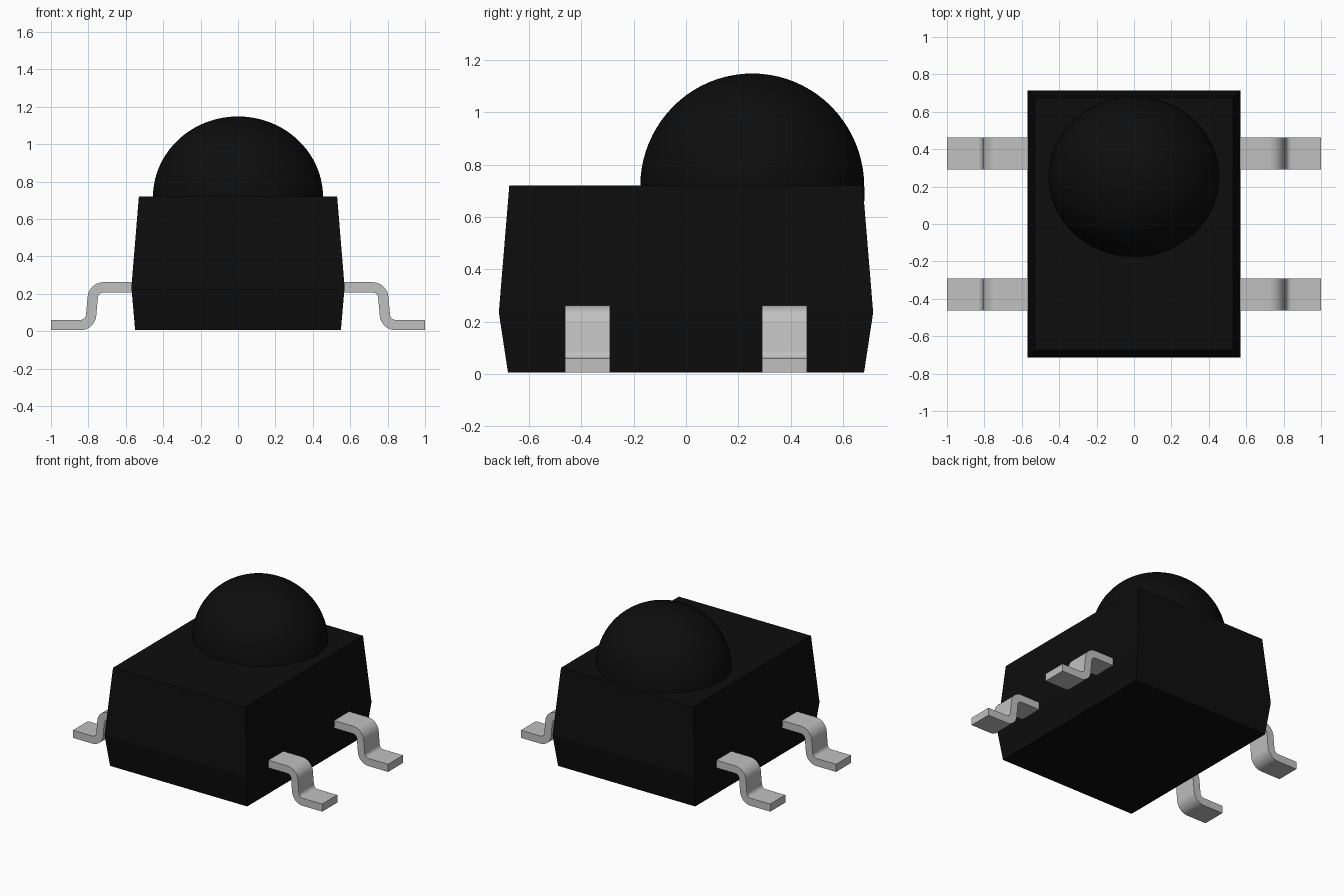
import bpy, bmesh, math
from mathutils import Vector

cube = bpy.data.objects.get("Cube")
if cube:
    bpy.data.objects.remove(cube, do_unlink=True)


def material(name, rgb, rough):
    m = bpy.data.materials.new(name)
    m.use_nodes = True
    m.diffuse_color = (*rgb, 1)
    bsdf = next(n for n in m.node_tree.nodes if n.type == 'BSDF_PRINCIPLED')
    bsdf.inputs["Base Color"].default_value = (*rgb, 1)
    bsdf.inputs["Roughness"].default_value = rough
    return m


BLACK = material("black plastic", (0.004, 0.004, 0.004), 0.6)
METAL = material("tinned metal", (0.53, 0.53, 0.53), 0.5)


def finish(bm, name, mat, angle=30):
    bmesh.ops.recalc_face_normals(bm, faces=bm.faces)
    me = bpy.data.meshes.new(name)
    bm.to_mesh(me)
    bm.free()
    ob = bpy.data.objects.new(name, me)
    bpy.context.collection.objects.link(ob)
    me.materials.append(mat)
    bpy.ops.object.select_all(action='DESELECT')
    ob.select_set(True)
    bpy.context.view_layer.objects.active = ob
    bpy.ops.object.shade_smooth_by_angle(angle=math.radians(angle))
    return ob


def loft(bm, rings):
    """Bridge closed rings of points and cap both ends."""
    vs = [[bm.verts.new(p) for p in ring] for ring in rings]
    n = len(vs[0])
    for a, b in zip(vs, vs[1:]):
        for i in range(n):
            j = (i + 1) % n
            bm.faces.new((a[i], a[j], b[j], b[i]))
    bm.faces.new(vs[0][::-1])
    bm.faces.new(vs[-1])


# Moulded body: drafted block, widest at the parting line
bm = bmesh.new()
loft(bm, [[(sx * hx, sy * hy, z) for sx, sy in ((-1, -1), (1, -1), (1, 1), (-1, 1))]
          for z, hx, hy in ((0.005, 0.55, 0.68), (0.235, 0.57, 0.715), (0.72, 0.53, 0.675))])
finish(bm, "body", BLACK, 5)

# Lens: half ellipsoid with a short skirt sunk into the body
RX, RY, RZ, BASE, SEG, RINGS = 0.455, 0.428, 0.433, 0.715, 64, 20
levels = [(1.0, 0.66)]
for k in range(RINGS):
    t = math.pi / 2 * k / RINGS
    levels.append((math.cos(t), BASE + RZ * math.sin(t)))
levels.append((0.01, BASE + RZ))
bm = bmesh.new()
loft(bm, [[(r * RX * math.cos(2 * math.pi * i / SEG),
            0.253 + r * RY * math.sin(2 * math.pi * i / SEG), z) for i in range(SEG)]
          for r, z in levels])
finish(bm, "lens_dome", BLACK)


# Gull-wing leads: a rounded centre line given thickness and width
def rounded_path(pts, radius, steps=8):
    """Return (point, direction) samples with arcs at the inner corners."""
    pts = [Vector(p) for p in pts]
    out = [(pts[0], (pts[1] - pts[0]).normalized())]
    for a, b, c in zip(pts, pts[1:], pts[2:]):
        d0, d1 = (b - a).normalized(), (c - b).normalized()
        turn = math.atan2(d0.x * d1.y - d0.y * d1.x, d0.dot(d1))
        s = math.copysign(1, turn)
        start = b - d0 * radius * math.tan(abs(turn) / 2)
        centre = start + Vector((-d0.y, d0.x)) * s * radius
        for k in range(steps + 1):
            t = turn * k / steps
            d = Vector((d0.x * math.cos(t) - d0.y * math.sin(t),
                        d0.x * math.sin(t) + d0.y * math.cos(t)))
            out.append((centre - Vector((-d.y, d.x)) * s * radius, d))
    out.append((pts[-1], (pts[-1] - pts[-2]).normalized()))
    return out


HALF_T, HALF_W = 0.0275, 0.086
path = rounded_path([(0.50, 0.2345), (0.772, 0.2345), (0.79, 0.0325), (1.0, 0.0325)], 0.058)

for side, sx in (("left", 1), ("right", -1)):
    for end, y in (("front", -0.377), ("rear", 0.377)):
        rings = []
        for p, d in path:
            n = Vector((-d.y, d.x)) * HALF_T
            hi, lo = p + n, p - n
            rings.append([(sx * q.x, y + w, q.y) for q, w in
                          ((hi, -HALF_W), (hi, HALF_W), (lo, HALF_W), (lo, -HALF_W))])
        bm = bmesh.new()
        loft(bm, rings)
        finish(bm, f"{end}_{side}_lead", METAL)
